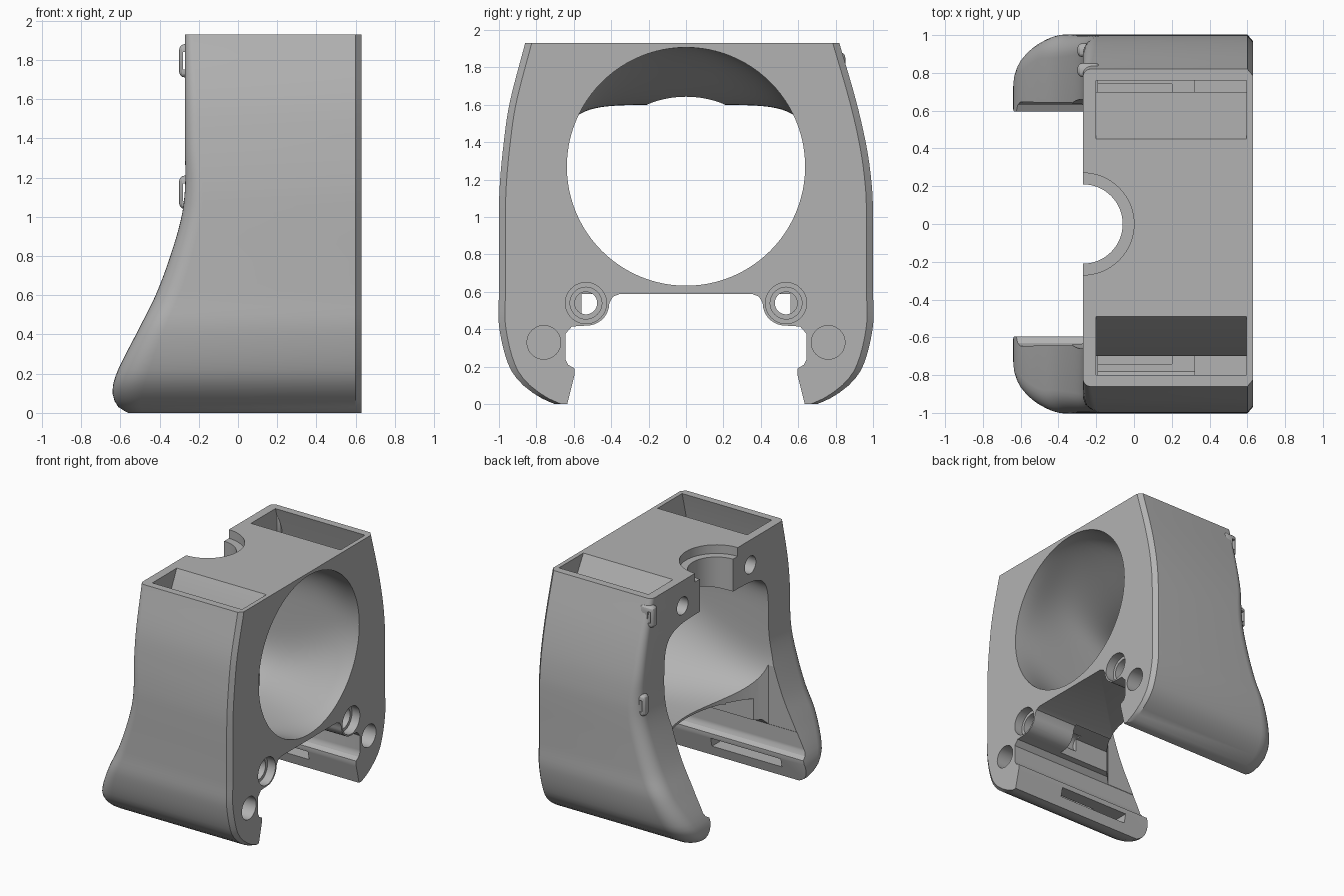
import bpy, bmesh, math

cube = bpy.data.objects.get("Cube")
if cube:
    bpy.data.objects.remove(cube, do_unlink=True)

grey = bpy.data.materials.new("plain_grey")
grey.use_nodes = True
colour = (0.45, 0.45, 0.45, 1)
grey.diffuse_color = colour
grey.node_tree.nodes["Principled BSDF"].inputs["Base Color"].default_value = colour


def make(name, bm):
    bmesh.ops.recalc_face_normals(bm, faces=bm.faces[:])
    mesh = bpy.data.meshes.new(name)
    bm.to_mesh(mesh)
    bm.free()
    mesh.materials.append(grey)
    ob = bpy.data.objects.new(name, mesh)
    bpy.context.scene.collection.objects.link(ob)
    return ob


def loft(name, rings):
    """Skin closed rings of equal length and cap both ends."""
    bm = bmesh.new()
    loops = [[bm.verts.new(p) for p in ring] for ring in rings]
    n = len(loops[0])
    for a, b in zip(loops, loops[1:]):
        for i in range(n):
            j = (i + 1) % n
            bm.faces.new((a[i], a[j], b[j], b[i]))
    bm.faces.new(loops[0])
    bm.faces.new(loops[-1])
    return make(name, bm)


def prism_x(name, pts, x0, x1):
    return loft(name, [[(x, y, z) for y, z in pts] for x in (x0, x1)])


def prism_z(name, pts, z0, z1):
    return loft(name, [[(x, y, z) for x, y in pts] for z in (z0, z1)])


def disc(u, v, r, n=48):
    return [(u + r * math.cos(math.tau * i / n), v + r * math.sin(math.tau * i / n))
            for i in range(n)]


def box(name, x0, x1, y0, y1, z0, z1):
    return prism_z(name, [(x0, y0), (x1, y0), (x1, y1), (x0, y1)], z0, z1)


def cut(target, other):
    mod = target.modifiers.new("boolean", 'BOOLEAN')
    mod.operation, mod.object, mod.solver = 'DIFFERENCE', other, 'EXACT'
    bpy.context.view_layer.objects.active = target
    bpy.ops.object.modifier_apply(modifier=mod.name)
    bpy.data.objects.remove(other, do_unlink=True)


def spline(keys, z):
    """Smooth interpolation of rows keyed by their first value."""
    i = max(k for k in range(len(keys) - 1) if keys[k][0] <= z + 1e-9)
    a, b = keys[i], keys[i + 1]
    p, q = keys[max(i - 1, 0)], keys[min(i + 2, len(keys) - 1)]
    h = b[0] - a[0]
    t = (z - a[0]) / h
    out = []
    for c in range(1, len(a)):
        ma = (b[c] - p[c]) / (b[0] - p[0]) * h
        mb = (q[c] - a[c]) / (q[0] - a[0]) * h
        out.append((2 * t**3 - 3 * t**2 + 1) * a[c] + (t**3 - 2 * t**2 + t) * ma
                   + (3 * t**2 - 2 * t**3) * b[c] + (t**3 - t**2) * mb)
    return out


# Outer shell: height, front edge x, half widths on each side, corner radius
KEYS = [(0, -.56, .70, .70, .08), (.03, -.61, .77, .77, .11), (.1, -.64, .87, .87, .15),
        (.2, -.62, .945, .945, .16), (.42, -.51, 1, 1, .13), (.6, -.42, 1, 1, .12),
        (.8, -.345, 1, 1, .11), (1, -.288, 1, 1, .1), (1.15, -.27, .995, .997, .09),
        (1.35, -.27, .97, .98, .07), (1.6, -.27, .915, .945, .06), (1.93, -.27, .82, .86, .04)]


def section(z):
    x, wl, wr, r = spline(KEYS, z)
    pts = [(.63, -wr + .035), (.63, wl - .035), (.6, wl)]
    arc = [math.pi / 2 * i / 8 for i in range(9)]
    pts += [(x + r - r * math.sin(a), wl - r + r * math.cos(a)) for a in arc]
    pts += [(x + r - r * math.cos(a), -wr + r - r * math.sin(a)) for a in arc]
    pts.append((.6, -wr))
    return [(px, py, z) for px, py in pts]


levels = [0, .012, .03, .06] + [.1 + .04 * i for i in range(45)] + [1.9, 1.93]
body = loft("duct_body", [section(z) for z in levels])

# Open space between the arms, leaving the screw bosses
boss = [(.53 + .12 * math.cos(a), .54 + .12 * math.sin(a))
        for a in [math.radians(180 + 10 * i) for i in range(10)]]
half = ([(.35, .59), (.39, .575)] + boss
        + [(.61, .415), (.645, .375), (.645, .24), (.63, .21), (.595, .19),
           (.595, .16), (.635, 0), (.635, -.2)])
cut(body, prism_x("gap_cutter", half + [(-y, z) for y, z in reversed(half)], -1, 1))


# Main air duct: round inlet blending to a squared outlet
def duct_ring(x):
    t = min(max((.62 - x) / .89, 0), 1)
    t = t * t * (3 - 2 * t)
    hw, hh, cz = .637 + .023 * t, .637 - .137 * t, 1.27 - .17 * t
    ring = []
    for i in range(96):
        c, s = math.cos(math.tau * i / 96), math.sin(math.tau * i / 96)
        e = 2 / (2 + (3.5 if s > 0 else 1.3) * t)
        ring.append((x, math.copysign(hw * abs(c)**e, c), cz + math.copysign(hh * abs(s)**e, s)))
    return ring


stations = [.8] + [.62 - .0445 * i for i in range(21)] + [-1]
cut(body, loft("duct_cutter", [duct_ring(x) for x in stations]))

# Curved front edge of the duct floor
ys = [-.643 + 1.286 * i / 24 for i in range(25)]
cut(body, prism_z("floor_cutter", [(-.87 + math.sqrt(.87**2 - y * y), y) for y in ys]
                  + [(-1, .643), (-1, -.643)], .3, .85))

# Half-round notch with a wider rim in the top
cut(body, prism_z("notch_cutter", disc(-.27, 0, .21, 64), 1.45, 2.1))
cut(body, prism_z("rim_cutter", disc(-.27, 0, .27, 64), 1.86, 2.1))

for side, shift in ((1, 0), (-1, .04)):
    # Side air channel from the top pocket down through the arm
    upper = [(.45 + shift, 1.93), (.70, 1.5), (.70, 1.25), (.93, 1.25),
             (.87 + shift * .7, 1.55), (.76 + shift, 1.93), (.76 + shift, 2.1), (.45 + shift, 2.1)]
    lower = [(.70, 1.27), (.70, .1), (.78, .1), (.9, .25), (.94, .45), (.93, 1.27)]
    cut(body, prism_x("pocket_cutter", [(side * y, z) for y, z in upper], -.2, .595))
    cut(body, prism_x("channel_cutter", [(side * y, z) for y, z in lower], -.19, .32))
    # Outlet slit on the inner face of the arm
    y0, y1 = sorted((side * .5, side * .74))
    cut(body, box("slit_cutter", -.42, .2, y0, y1, .08, .15))
    # Boss stops short, leaving a ledge along the arm
    y0, y1 = sorted((side * .38, side * .56))
    cut(body, box("boss_end_cutter", -.6, .25, y0, y1, .3, .59))
    # Screw holes: through, countersunk, blind, and front mounting
    for y, z, r, x0, x1 in ((.535, .54, .06, .1, 1), (.535, .54, .085, .45, 1),
                            (.535, .54, .11, .56, 1), (.76, .33, .09, .5, 1),
                            (.43, 1.73, .07, -.5, -.14)):
        cut(body, prism_x("hole_cutter", disc(side * y, z, r), x0, x1))

# Cable clips on the left front edge
clips = []
for y, z in ((.815, 1.795), (.92, 1.125)):
    clip = box("cable_clip", -.3, -.18, y - .037, y + .037, z - .085, z + .085)
    bev = clip.modifiers.new("bevel", 'BEVEL')
    bev.width, bev.segments = .028, 3
    bpy.context.view_layer.objects.active = clip
    bpy.ops.object.modifier_apply(modifier=bev.name)
    cut(clip, box("clip_slot_cutter", -.28, -.255, y - .2, y + .2, z - .045, z + .045))
    clips.append(clip)

# Smooth shading with crisp edges
bpy.ops.object.select_all(action='DESELECT')
for ob in [body] + clips:
    ob.select_set(True)
bpy.context.view_layer.objects.active = body
bpy.ops.object.shade_smooth_by_angle(angle=math.radians(28))
